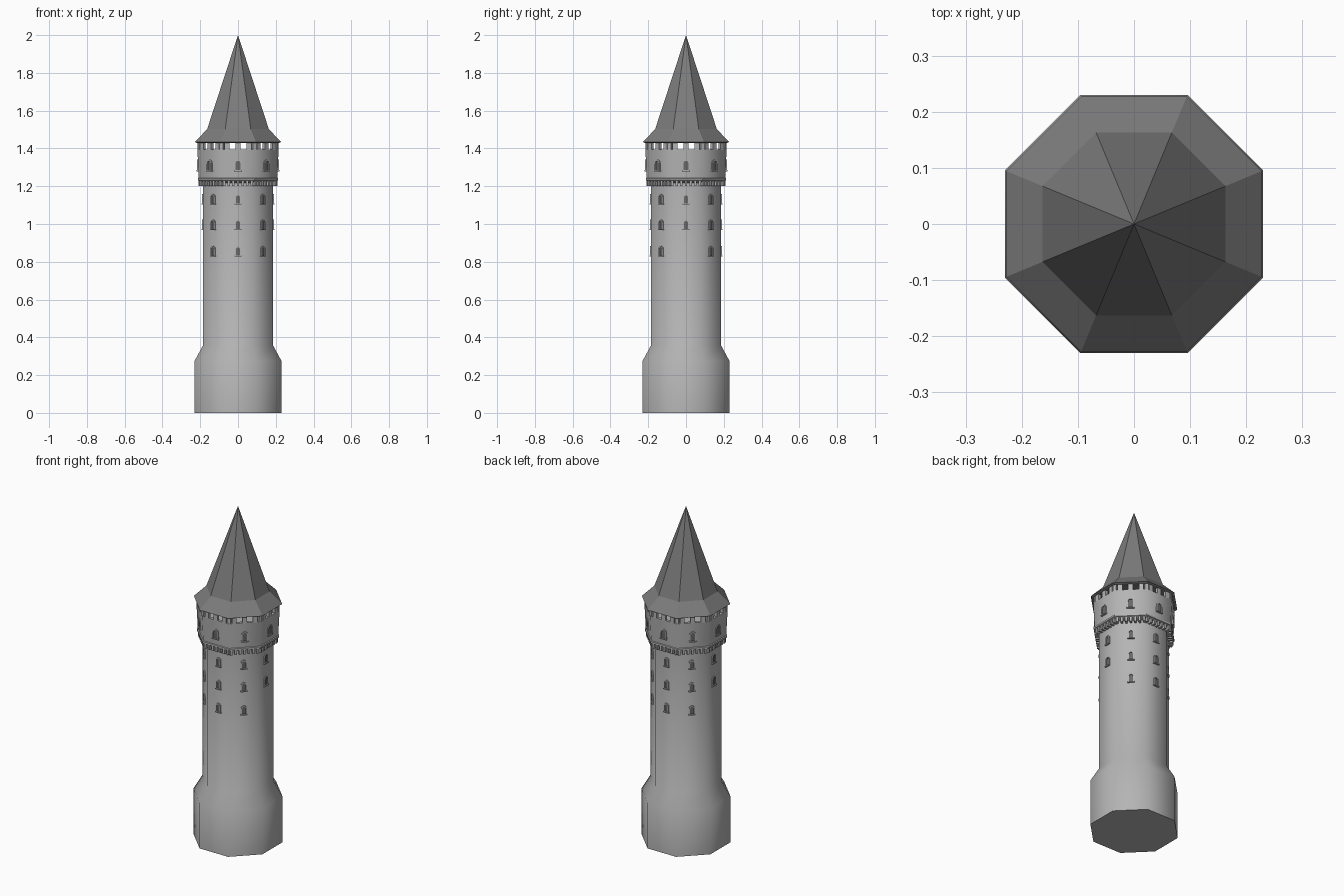
import bpy, bmesh, math
from mathutils import Matrix, Vector

cube = bpy.data.objects.get("Cube")
if cube:
    bpy.data.objects.remove(cube, do_unlink=True)

SIDES = 8
STEP = math.tau / SIDES


def material(name, value):
    m = bpy.data.materials.new(name)
    m.use_nodes = True
    colour = (value, value, value, 1)
    m.diffuse_color = colour
    m.node_tree.nodes["Principled BSDF"].inputs["Base Color"].default_value = colour
    return m


stone = material("pale grey stone", 0.46)
slate = material("dark grey slate", 0.2)
shadow = material("window shadow", 0.14)


def finish(name, bm, mat, smooth=False):
    bmesh.ops.recalc_face_normals(bm, faces=bm.faces)
    mesh = bpy.data.meshes.new(name)
    bm.to_mesh(mesh)
    bm.free()
    mesh.materials.append(mat)
    ob = bpy.data.objects.new(name, mesh)
    bpy.context.collection.objects.link(ob)
    if smooth:
        bpy.ops.object.select_all(action="DESELECT")
        ob.select_set(True)
        bpy.context.view_layer.objects.active = ob
        bpy.ops.object.shade_smooth_by_angle(angle=math.radians(46))
    return ob


def octagon_stack(name, profile, mat, smooth=False):
    """Stack octagonal rings given as (distance to flat, height)."""
    bm = bmesh.new()
    rings = []
    for flat, z in profile:
        r = flat / math.cos(STEP / 2)
        if flat == 0:
            rings.append([bm.verts.new((0, 0, z))] * SIDES)
            continue
        rings.append([bm.verts.new((r * math.cos((i + .5) * STEP),
                                    r * math.sin((i + .5) * STEP), z))
                      for i in range(SIDES)])
    for low, high in zip(rings, rings[1:]):
        for i in range(SIDES):
            j = (i + 1) % SIDES
            corners = dict.fromkeys((low[i], low[j], high[j], high[i]))
            bm.faces.new(list(corners))
    for ring in (rings[0], rings[-1]):
        if len(set(ring)) > 1:
            bm.faces.new(ring)
    return finish(name, bm, mat, smooth)


def side_frame(side, dist, across, z):
    """Local x runs outward from the wall, y along it, z up."""
    return (Matrix.Rotation(side * STEP, 4, "Z")
            @ Matrix.Translation((dist, across, z)))


def add_box(bm, frame, size):
    bmesh.ops.create_cube(bm, size=1, matrix=frame @ Matrix.Diagonal((*size, 1)))


def arch(width, height):
    """Outline of a round-headed window centred on the origin."""
    r = width / 2
    pts = [(-r, -height / 2), (r, -height / 2)]
    for i in range(7):
        a = math.pi * i / 6
        pts.append((r * math.cos(a), height / 2 - r + r * math.sin(a)))
    return pts


# Main body and widened gallery
octagon_stack("tower_shaft", [(.23, 0), (.23, .275), (.184, .36), (.184, 1.225)],
              stone, True)
octagon_stack("gallery_wall", [(.18, 1.215), (.207, 1.228), (.215, 1.395),
                               (.197, 1.395), (.197, 1.31)], stone, True)

# Roof with flared eaves
octagon_stack("roof", [(.22, 1.43), (.228, 1.434), (.163, 1.503), (0, 2)], slate)

# Battlements and corbels
merlons, corbels = bmesh.new(), bmesh.new()
for side in range(SIDES):
    for k in range(-1, 2):
        add_box(merlons, side_frame(side, .206, k * .058, 1.412), (.018, .026, .04))
    for k in range(-3, 4):
        add_box(corbels, side_frame(side, .195, k * .0245, 1.216), (.026, .012, .03))
    # Corner merlon bridging two walls
    add_box(merlons, side_frame(side + .5, .221, 0, 1.412), (.016, .02, .04))
finish("battlements", merlons, stone)
finish("corbels", corbels, stone)
octagon_stack("gallery_band", [(.205, 1.228), (.213, 1.232), (.213, 1.242),
                               (.205, 1.246)], stone)

# Windows: raised surround, sill and dark pane on each wall
surrounds, panes = bmesh.new(), bmesh.new()


def add_window(side, dist, z, width=.026, height=.05):
    frame = side_frame(side, dist, 0, z)

    def ring(bm, w, h, out):
        return [bm.verts.new(frame @ Vector((out, y, up))) for y, up in arch(w, h)]

    outer = ring(surrounds, width + .012, height + .012, -.003)
    outer_lip = ring(surrounds, width + .012, height + .012, .006)
    inner_lip = ring(surrounds, width, height, .006)
    inner = ring(surrounds, width, height, -.003)
    for a, b in ((outer, outer_lip), (outer_lip, inner_lip), (inner_lip, inner)):
        for i in range(len(a)):
            j = (i + 1) % len(a)
            surrounds.faces.new((a[i], a[j], b[j], b[i]))
    panes.faces.new(ring(panes, width, height, .0015))
    sill = side_frame(side, dist + .002, 0, z - height / 2 - .003)
    add_box(surrounds, sill, (.014, width + .016, .006))


for side in range(SIDES):
    add_window(side, .211, 1.31)
    rows = (1.13, .995) if side % 4 == 0 else (1.13, .995, .855)
    for z in rows:
        add_window(side, .184, z, .02, .044)
finish("window_surrounds", surrounds, stone)
finish("window_panes", panes, shadow)
